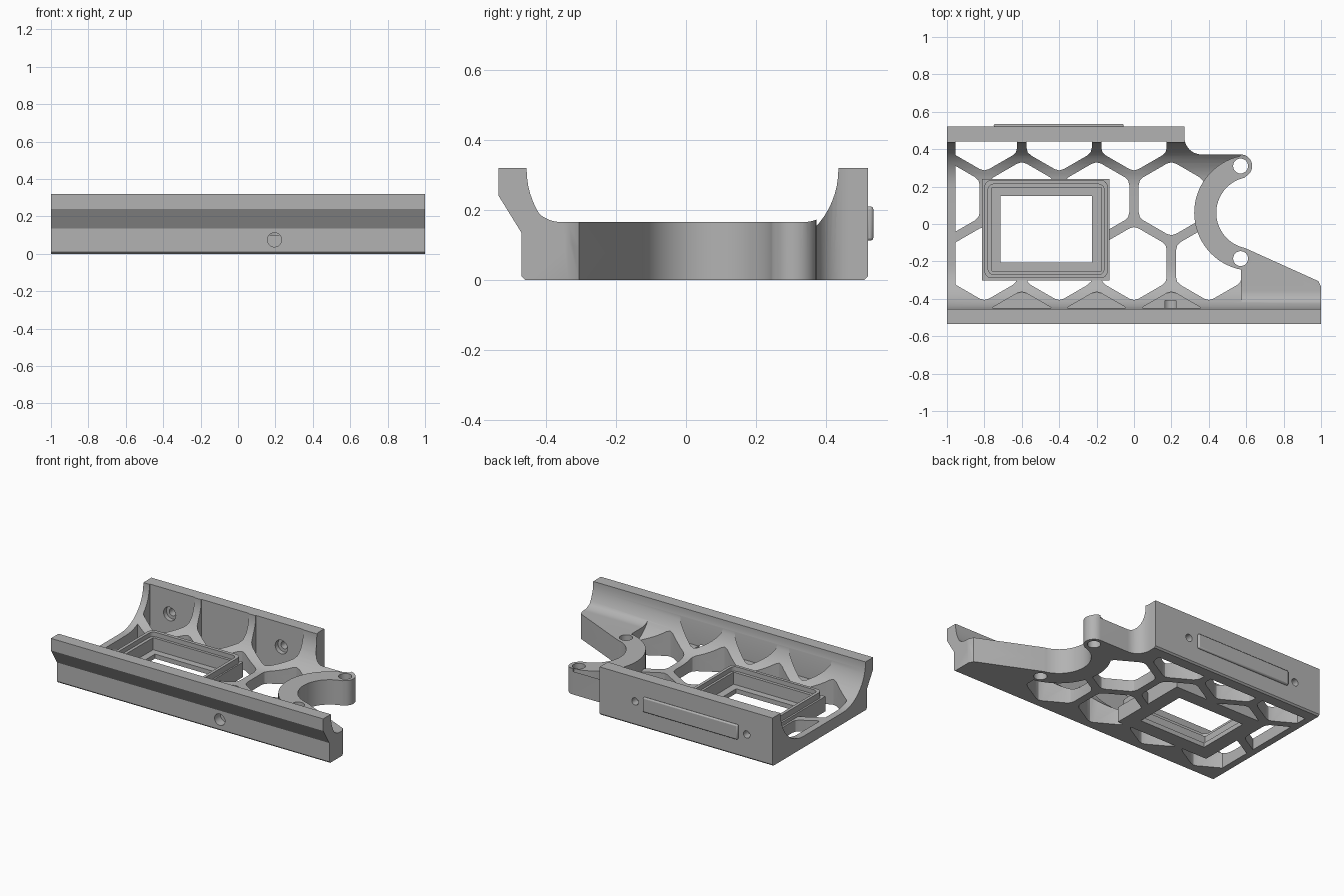
import bpy, bmesh
from math import sin, cos, radians, sqrt
from mathutils import Vector

cube = bpy.data.objects.get("Cube")
if cube:
    bpy.data.objects.remove(cube)

grey = bpy.data.materials.new("matte_grey")
grey.use_nodes = True
grey.diffuse_color = (0.45, 0.45, 0.45, 1)
grey.node_tree.nodes["Principled BSDF"].inputs["Base Color"].default_value = (0.45, 0.45, 0.45, 1)


def arc(cx, cy, r, a, b, n=16):
    return [(cx + r * cos(radians(a + (b - a) * i / n)),
             cy + r * sin(radians(a + (b - a) * i / n))) for i in range(n + 1)]


def prism(name, loops, axis, lo, hi):
    """Extrude closed 2D loops along an axis."""
    place = {"x": lambda u, v, w: (w, u, v),
             "y": lambda u, v, w: (u, w, v),
             "z": lambda u, v, w: (u, v, w)}[axis]
    bm = bmesh.new()
    for loop in loops:
        low = [bm.verts.new(place(u, v, lo)) for u, v in loop]
        top = [bm.verts.new(place(u, v, hi)) for u, v in loop]
        bm.faces.new(low)
        bm.faces.new(top)
        for i in range(len(loop)):
            j = (i + 1) % len(loop)
            bm.faces.new((low[i], low[j], top[j], top[i]))
    bmesh.ops.recalc_face_normals(bm, faces=bm.faces)
    mesh = bpy.data.meshes.new(name)
    bm.to_mesh(mesh)
    bm.free()
    mesh.materials.append(grey)
    obj = bpy.data.objects.new(name, mesh)
    bpy.context.collection.objects.link(obj)
    return obj


def combine(obj, other, operation):
    """Apply a boolean and discard the helper."""
    mod = obj.modifiers.new("combine", "BOOLEAN")
    mod.operation, mod.object, mod.solver = operation, other, "EXACT"
    graph = bpy.context.evaluated_depsgraph_get()
    result = bpy.data.meshes.new_from_object(obj.evaluated_get(graph))
    obj.modifiers.clear()
    obj.data = result
    bpy.data.objects.remove(other)


def rect(x0, x1, y0, y1, r=0.0):
    if not r:
        return [(x0, y0), (x1, y0), (x1, y1), (x0, y1)]
    return (arc(x0 + r, y0 + r, r, 180, 270, 6) + arc(x1 - r, y0 + r, r, 270, 360, 6)
            + arc(x1 - r, y1 - r, r, 0, 90, 6) + arc(x0 + r, y1 - r, r, 90, 180, 6))


def hexagon(cx, cy, r=0.202):
    """Pointed hexagon with softened corners."""
    corners = [Vector(p) for p in arc(cx, cy, r, 30, 330, 5)]
    pts = []
    for i, c in enumerate(corners):
        a = c.lerp(corners[i - 1], 0.14)
        b = c.lerp(corners[(i + 1) % 6], 0.14)
        pts += [tuple(a), tuple((a + b + c * 2) / 4), tuple(b)]
    return pts


def section(deck, r):
    """Side profile: two walls flowing into a deck."""
    return ([(-0.46, 0), (-0.47, 0.01), (-0.47, 0.135), (-0.535, 0.24), (-0.535, 0.32), (-0.455, 0.32)]
            + arc(-0.455 + r, deck + r, r, 180, 270) + arc(0.435 - r, deck + r, r, 270, 360)
            + [(0.435, 0.32), (0.52, 0.32), (0.52, 0.01), (0.51, 0)])


# Plan outlines
inner_arc = arc(0.632, 0.06, 0.192, 258, 102, 32)
boss_arc = arc(0.57, 0.31, 0.062, -60, 90)
arm_edge = [(1, -0.335), (0.985, -0.305)]
plan = ([(-1, -0.6), (1, -0.6)] + arm_edge + inner_arc + boss_arc
        + arc(0.36, 0.462, 0.09, 270, 180, 10) + [(0.27, 0.6), (-1, 0.6)])
raised = ([(0.575, -0.6), (1, -0.6)] + arm_edge + inner_arc + boss_arc
          + arc(0.632, 0.06, 0.31, 102, 259, 32))

# Main tray
tray = prism("tray_body", [section(0.075, 0.24)], "x", -1, 1)
combine(tray, prism("plan_cutter", [plan], "z", -0.1, 0.5), "INTERSECT")

# Honeycomb openings and shallow pockets beside the front wall
step = 0.2 * sqrt(3)
top = 0.135
cells = [hexagon(x, top + step) for x in (-0.8, -0.4, 0)]
cells += [hexagon(x, top) for x in (-1, -0.6, -0.2, 0.2)]
cells += [hexagon(x, top - step) for x in (-0.8, -0.4, 0, 0.4)]
holes = prism("cell_cutter", cells, "z", -0.1, 0.5)
combine(holes, prism("cell_limit", [rect(-0.955, 0.7, -0.43, 0.44)], "z", -0.2, 0.6), "INTERSECT")
combine(tray, holes, "DIFFERENCE")
pockets = prism("pocket_cutter", [hexagon(x, top - 2 * step) for x in (-0.6, -0.2, 0.2)], "z", 0.1, 0.5)
combine(pockets, prism("pocket_limit", [rect(-0.955, 0.7, -0.45, 0)], "z", 0, 0.6), "INTERSECT")
combine(tray, pockets, "DIFFERENCE")

# Raised crescent and side arm
arm = prism("crescent_arm", [section(0.165, 0.1)], "x", 0, 1)
combine(arm, prism("arm_plan", [raised], "z", -0.1, 0.5), "INTERSECT")
combine(tray, arm, "UNION")

# Stepped window frame
combine(tray, prism("frame_base", [rect(-0.812, -0.13, -0.302, 0.24)], "z", 0, 0.1), "UNION")
combine(tray, prism("frame_rim", [rect(-0.8, -0.14, -0.29, 0.236, 0.04)], "z", 0.02, 0.14), "UNION")
for box, floor in ((rect(-0.78, -0.16, -0.27, 0.213, 0.03), 0.11),
                   (rect(-0.76, -0.175, -0.25, 0.195), 0.03),
                   (rect(-0.715, -0.225, -0.205, 0.15), -0.1)):
    combine(tray, prism("window_cutter", [box], "z", floor, 0.4), "DIFFERENCE")

# Bolt holes
bolts = [arc(0.57, y, 0.04, 0, 345, 23) for y in (0.31, -0.185)]
combine(tray, prism("bolt_cutter", bolts, "z", -0.1, 0.5), "DIFFERENCE")
screws = [arc(x, 0.16, 0.024, 0, 345, 23) for x in (-0.81, 0.01)]
combine(tray, prism("screw_cutter", screws, "y", 0.4, 0.6), "DIFFERENCE")
sinks = [arc(x, 0.16, 0.045, 0, 345, 23) for x in (-0.81, 0.01)]
combine(tray, prism("sink_cutter", sinks, "y", 0.4, 0.47), "DIFFERENCE")
front_hole = [arc(0.195, 0.075, 0.038, 0, 345, 23)]
combine(tray, prism("front_hole_cutter", front_hole, "y", -0.6, -0.41), "DIFFERENCE")

# Raised strip on the back wall
strip = prism("back_strip", [rect(-0.75, -0.055, 0.112, 0.21)], "y", 0.515, 0.535)
bevel = strip.modifiers.new("soft_edges", "BEVEL")
bevel.width, bevel.segments = 0.008, 2

for obj in (tray, strip):
    bpy.ops.object.select_all(action="DESELECT")
    obj.select_set(True)
    bpy.context.view_layer.objects.active = obj
    bpy.ops.object.shade_smooth_by_angle(angle=radians(30))
